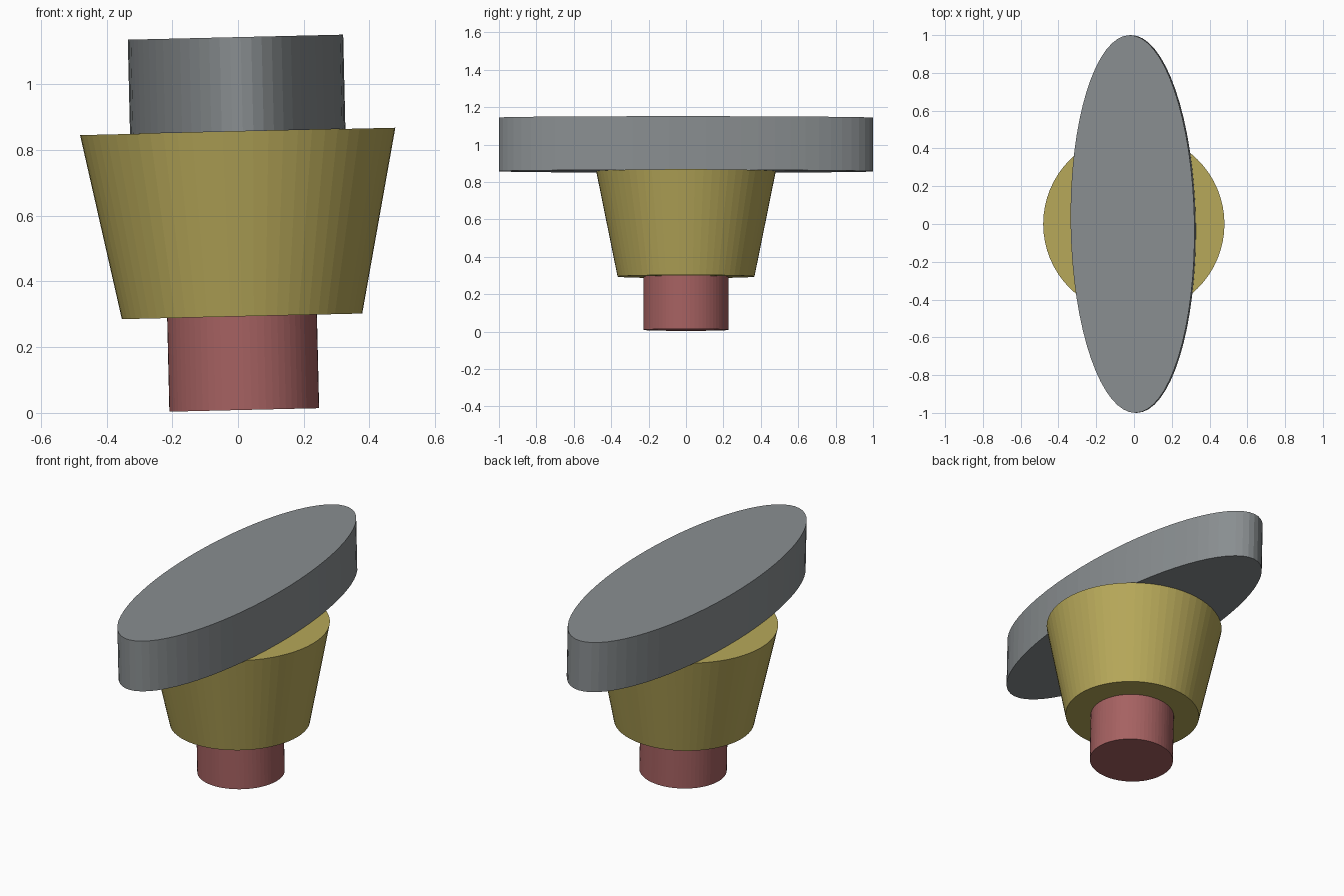
import bpy, bmesh, math
from mathutils import Matrix

if "Cube" in bpy.data.objects:
    bpy.data.objects.remove(bpy.data.objects["Cube"])

SIDES = 64
LEAN = -math.atan(0.0235)   # the whole stack leans slightly sideways
PLACE = Matrix.Translation((0.019, 0, 0.009)) @ Matrix.Rotation(LEAN, 4, 'Y')


def material(name, color):
    mat = bpy.data.materials.new(name)
    mat.diffuse_color = (*color, 1)
    mat.use_nodes = True
    mat.node_tree.nodes["Principled BSDF"].inputs["Base Color"].default_value = mat.diffuse_color
    return mat


def drum(name, z0, z1, r0, r1, mat=None, stretch=(1, 1), twist=0):
    """Round or elliptical section of the stack between two heights."""
    bm = bmesh.new()
    bmesh.ops.create_cone(bm, cap_ends=True, segments=SIDES,
                          radius1=r0, radius2=r1, depth=z1 - z0)
    shape = (PLACE @ Matrix.Translation((0, 0, (z0 + z1) / 2))
             @ Matrix.Rotation(twist, 4, 'Z')
             @ Matrix.Diagonal((*stretch, 1, 1)))
    bm.transform(shape)
    mesh = bpy.data.meshes.new(name)
    bm.to_mesh(mesh)
    bm.free()
    obj = bpy.data.objects.new(name, mesh)
    bpy.context.collection.objects.link(obj)
    if mat:
        mesh.materials.append(mat)
    return obj


# Cylindrical stem
drum("stem", 0, 0.285, 0.228, 0.228, material("red", (0.38, 0.12, 0.12)))
# Flared body
drum("tapered_body", 0.285, 0.848, 0.366, 0.48, material("yellow", (0.47, 0.39, 0.1)))
# Thick elliptical top plate
drum("oval_top", 0.848, 1.135, 1, 1, material("grey", (0.25, 0.27, 0.28)),
     stretch=(0.328, 1), twist=math.radians(0.9))
